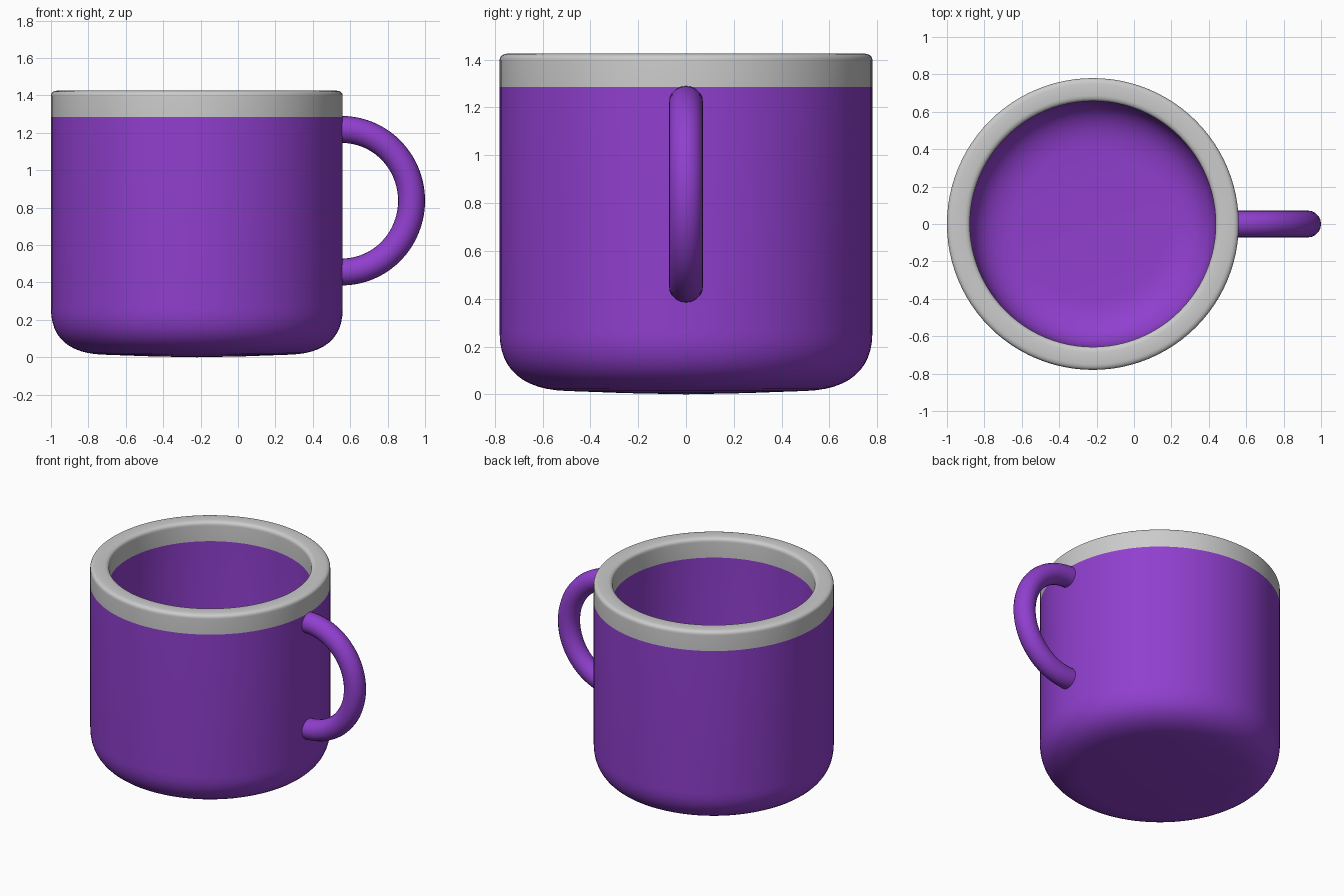
import bpy, bmesh, math
from mathutils import Vector

if "Cube" in bpy.data.objects:
    bpy.data.objects.remove(bpy.data.objects["Cube"])

CX = -0.22      # axis of the cup
SEGS = 96

purple = bpy.data.materials.new("purple")
purple.diffuse_color = (0.28, 0.05, 0.62, 1)
purple.use_nodes = True
purple.node_tree.nodes["Principled BSDF"].inputs["Base Color"].default_value = purple.diffuse_color


def bezier(p0, p1, p2, p3, n=12):
    pts = []
    for i in range(n + 1):
        t = i / n
        s = 1 - t
        pts.append(tuple(s**3 * a + 3 * s * s * t * b + 3 * s * t * t * c + t**3 * d
                         for a, b, c, d in zip(p0, p1, p2, p3)))
    return pts


def lathe(name, profiles, mat=None):
    """Revolve (radius, z) profiles round the cup axis."""
    bm = bmesh.new()
    for prof in profiles:
        rings = []
        for r, z in prof:
            if r == 0:
                rings.append([bm.verts.new((CX, 0, z))] * SEGS)
            else:
                rings.append([bm.verts.new((CX + r * math.cos(math.tau * k / SEGS),
                                            r * math.sin(math.tau * k / SEGS), z))
                              for k in range(SEGS)])
        for lo, hi in zip(rings, rings[1:]):
            for k in range(SEGS):
                j = (k + 1) % SEGS
                bm.faces.new(list(dict.fromkeys((lo[k], lo[j], hi[j], hi[k]))))
    for f in bm.faces:
        f.smooth = True
    me = bpy.data.meshes.new(name)
    bm.to_mesh(me)
    bm.free()
    ob = bpy.data.objects.new(name, me)
    bpy.context.collection.objects.link(ob)
    if mat:
        me.materials.append(mat)
    return ob


# Cup body: outer wall with rounded base, and inner wall with floor
R_OUT, R_IN, Z_BAND, Z_TOP = 0.78, 0.657, 1.285, 1.425
outer = [(0, 0), (0.25, 0.005)] + bezier((0.5, 0.014), (0.68, 0.02), (R_OUT, 0.1), (R_OUT, 0.26)) \
    + [(R_OUT, Z_BAND)]
inner = [(R_IN, Z_BAND)] + bezier((R_IN, 0.36), (R_IN, 0.22), (0.56, 0.14), (0.4, 0.135)) \
    + [(0.2, 0.128), (0, 0.125)]
lathe("cup_body", [outer, inner], purple)

# Grey rim band with softened edges
b = 0.03
rim = [(R_OUT, Z_BAND)] \
    + bezier((R_OUT, Z_TOP - b), (R_OUT, Z_TOP - b / 3), (R_OUT - b / 3, Z_TOP - 0.003), (R_OUT - b, Z_TOP), 6) \
    + bezier((R_IN + b, Z_TOP), (R_IN + b / 3, Z_TOP - 0.003), (R_IN, Z_TOP - b / 3), (R_IN, Z_TOP - b), 6) \
    + [(R_IN, Z_BAND)]
lathe("rim", [rim])

# Handle: round tube swept along a half loop, ends sunk into the wall
TUBE, HZ, HX, RZ = 0.072, 0.837, 0.555, 0.381
RX = 1.0 - TUBE - HX
path = [(0.5, HZ + RZ)]
path += [(HX + RX * math.sin(a), HZ + RZ * math.cos(a))
         for a in (math.pi * i / 40 for i in range(41))]
path += [(0.5, HZ - RZ)]
cu = bpy.data.curves.new("handle", 'CURVE')
cu.dimensions = '3D'
cu.bevel_depth = TUBE
cu.bevel_resolution = 8
cu.use_fill_caps = True
sp = cu.splines.new('POLY')
sp.points.add(len(path) - 1)
for p, (x, z) in zip(sp.points, path):
    p.co = (x, 0, z, 1)
sp.use_smooth = True
cu.materials.append(purple)
handle = bpy.data.objects.new("handle", cu)
bpy.context.collection.objects.link(handle)
bpy.context.view_layer.objects.active = handle
handle.select_set(True)
bpy.ops.object.convert(target='MESH')
bpy.ops.object.shade_smooth_by_angle()
